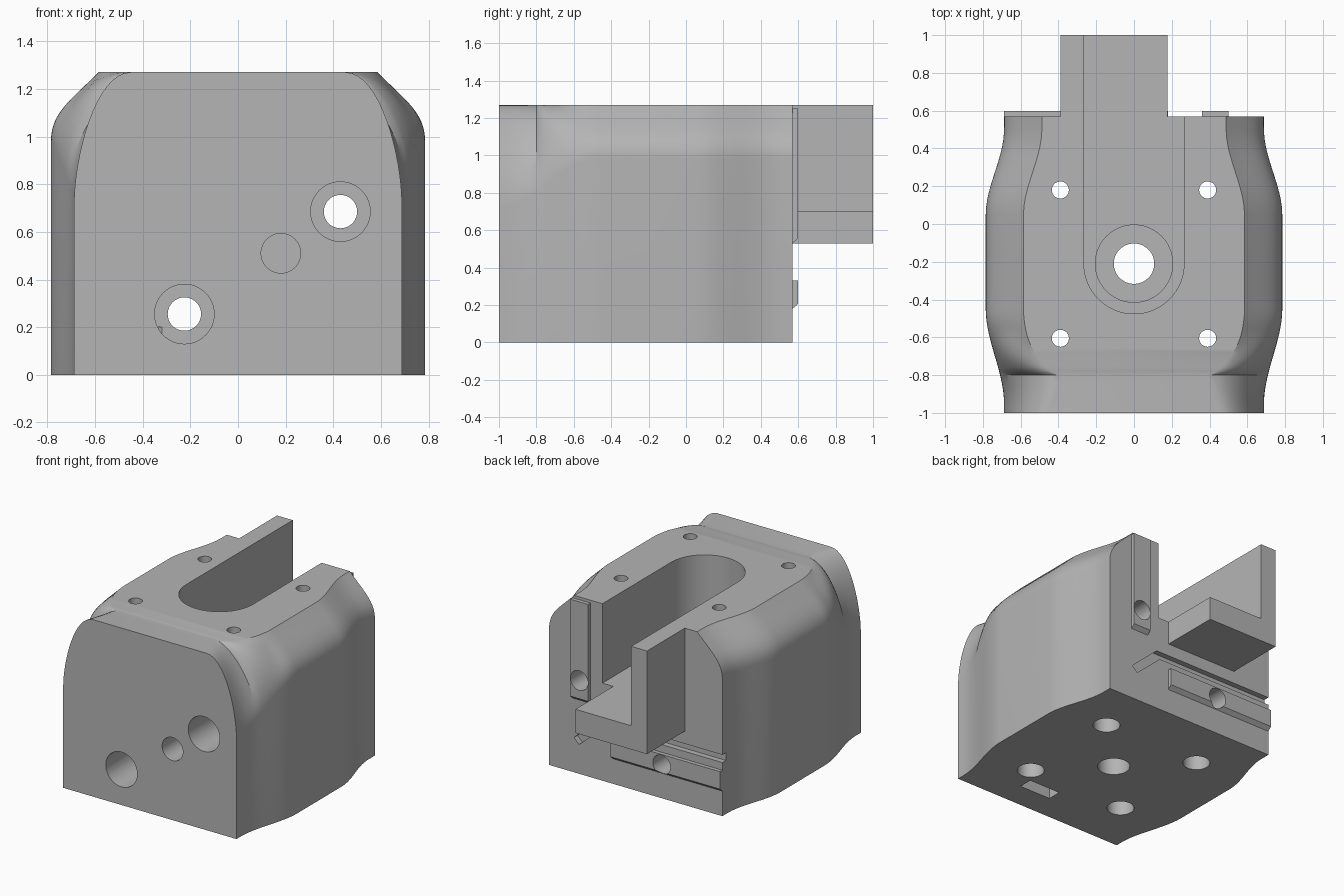
import bpy, bmesh, math
from mathutils import Vector, Matrix

old = bpy.data.objects.get("Cube")
if old:
    bpy.data.objects.remove(old, do_unlink=True)

grey = bpy.data.materials.new("matte_grey")
grey.use_nodes = True
COLOUR = (0.46, 0.46, 0.46, 1)
grey.diffuse_color = COLOUR
grey.node_tree.nodes["Principled BSDF"].inputs["Base Color"].default_value = COLOUR

BACK, TOP = 0.57, 1.27


def finish(name, bm):
    bmesh.ops.recalc_face_normals(bm, faces=bm.faces)
    mesh = bpy.data.meshes.new(name)
    bm.to_mesh(mesh)
    bm.free()
    mesh.materials.append(grey)
    ob = bpy.data.objects.new(name, mesh)
    bpy.context.collection.objects.link(ob)
    return ob


def box(name, x, y, z):
    bm = bmesh.new()
    bmesh.ops.create_cube(bm, size=1)
    for v in bm.verts:
        v.co = [a + (b - a) * (c + 0.5) for (a, b), c in zip((x, y, z), v.co)]
    return finish(name, bm)


def prism(name, points, axis, start, end):
    """Extrude a 2D outline along x, y or z."""
    bm = bmesh.new()
    rings = []
    for level in (start, end):
        ring = []
        for p in points:
            co = list(p)
            co.insert("xyz".index(axis), level)
            ring.append(bm.verts.new(co))
        rings.append(ring)
    a, b = rings
    bm.faces.new(a)
    bm.faces.new(b[::-1])
    for i in range(len(a)):
        j = (i + 1) % len(a)
        bm.faces.new((a[i], a[j], b[j], b[i]))
    return finish(name, bm)


def rod(axis, centre, radius, start, end):
    n = 48
    pts = [(centre[0] + radius * math.cos(math.tau * i / n),
            centre[1] + radius * math.sin(math.tau * i / n)) for i in range(n)]
    return prism("cutter", pts, axis, start, end)


def cut(target, cutter):
    cutter.hide_render = True
    mod = target.modifiers.new("cut", 'BOOLEAN')
    mod.operation, mod.solver, mod.object = 'DIFFERENCE', 'EXACT', cutter
    bpy.context.view_layer.update()
    graph = bpy.context.evaluated_depsgraph_get()
    mesh = bpy.data.meshes.new_from_object(target.evaluated_get(graph))
    target.modifiers.clear()
    target.data = mesh
    bpy.data.objects.remove(cutter, do_unlink=True)


def smooth(t):
    t = min(max(t, 0), 1)
    return t * t * (3 - 2 * t)


def lerp(a, b, t):
    return a + (b - a) * t


# Body: arched sections lofted from the front to the back
def half_width(y):
    return 0.785 - 0.097 * (smooth((-0.45 - y) / 0.5) + smooth((y - 0.05) / 0.45))


def section(y):
    w = half_width(y)
    t = smooth((-0.48 - y) / 0.52)
    top = min(TOP, TOP - 0.8 - y) if y < -0.8 else TOP
    # inner end of the rounded shoulder, which curls in at the front corners
    if y < -0.8:
        inner = lerp(0.38, 0.45, (-0.8 - y) / 0.2)
    else:
        u = min(max((-0.58 - y) / 0.22, 0), 1)
        inner = lerp(w - 0.2, 0.38, 1 - math.sqrt(1 - u * u))
    k = smooth((-0.55 - y) / 0.25)
    p0 = Vector((w, lerp(0.98, 0.72, t)))
    p1 = Vector((w, lerp(1.10, 0.91, t)))
    p2 = Vector((lerp(w - 0.08, inner + 0.15, k), lerp(1.15, top, k)))
    p3 = Vector((inner, top))
    half = [Vector((w, 0))]
    for i in range(17):
        s = i / 16
        half.append(p0 * (1 - s) ** 3 + p1 * 3 * s * (1 - s) ** 2
                    + p2 * 3 * s * s * (1 - s) + p3 * s ** 3)
    return half + [Vector((-p.x, p.y)) for p in reversed(half)]


stations = [-1 + 0.04 * i for i in range(5)]
stations += [-0.8 + 0.02 * i for i in range(18)]
stations += [-0.45 + 0.25 * i for i in range(2)] + [0.05 + 0.04 * i for i in range(13)] + [BACK]
bm = bmesh.new()
loops = [[bm.verts.new((p.x, y, p.y)) for p in section(y)] for y in stations]
for a, b in zip(loops, loops[1:]):
    for i in range(len(a)):
        j = (i + 1) % len(a)
        bm.faces.new((a[i], a[j], b[j], b[i]))
bm.faces.new(loops[0])
bm.faces.new(loops[-1])
bmesh.ops.dissolve_limit(bm, angle_limit=0.002, verts=bm.verts, edges=bm.edges)
body = finish("body", bm)

# U-shaped pocket, open at the back
R, CY, FLOOR = 0.265, -0.21, 0.70
u_shape = [(R * math.cos(math.pi * i / 32), CY - R * math.sin(math.pi * i / 32)) for i in range(33)]
cut(body, prism("cutter", u_shape + [(-R, 1), (R, 1)], "z", FLOOR, 1.5))
cut(body, rod("z", (0, CY), 0.205, 0.44, 0.8))
cut(body, rod("z", (0, CY), 0.107, -0.1, 0.5))

# Corner screw holes, wider underneath
for x in (-0.39, 0.39):
    for y in (-0.605, 0.18):
        cut(body, rod("z", (x, y), 0.045, -0.1, 1.5))
        cut(body, rod("z", (x, y), 0.09, -0.1, 0.2))

# Lengthwise bolt bores, the blind bore and its nut slot
BORES = [(0.43, 0.685), (-0.225, 0.255)]
for c in BORES:
    cut(body, rod("y", c, 0.07, -1.1, 1.1))
    cut(body, rod("y", c, 0.125, -1.1, -0.55))
cut(body, rod("y", (0.18, 0.51), 0.083, -1.1, -0.5))
cut(body, box("cutter", (0.055, 0.305), (-0.81, -0.71), (-0.1, 0.62)))

# Bent wire groove across the back
groove = [(-0.9, 0.44), (0.28, 0.44), (0.49, 0.25), (0.45, 0.21), (0.255, 0.385), (-0.9, 0.385)]
cut(body, prism("cutter", groove, "y", BACK - 0.04, 0.7))

# Rear ribs with bevelled lower ends
upright_rib = prism("upright_rib", [(BACK, 0.53), (0.598, 0.555), (0.598, 1.25), (BACK, 1.25)],
                    "x", 0.36, 0.5)
level_rib = prism("level_rib", [(BACK, 0.18), (0.598, 0.205), (0.598, 0.33), (BACK, 0.33)],
                  "x", -0.688, 0.18)
for rib, c in zip((upright_rib, level_rib), BORES):
    cut(rib, rod("y", c, 0.07, 0.4, 0.8))

# Rear bracket: shelf with an upright wall
bracket = prism("rear_bracket", [(-0.39, 0.53), (0.178, 0.53), (0.178, FLOOR), (-R, FLOOR),
                                 (-R, TOP), (-0.39, TOP)], "y", BACK, 1.0)

bpy.ops.object.select_all(action='DESELECT')
for ob in (body, upright_rib, level_rib, bracket):
    ob.select_set(True)
bpy.context.view_layer.objects.active = body
bpy.ops.object.shade_smooth_by_angle(angle=math.radians(25))
